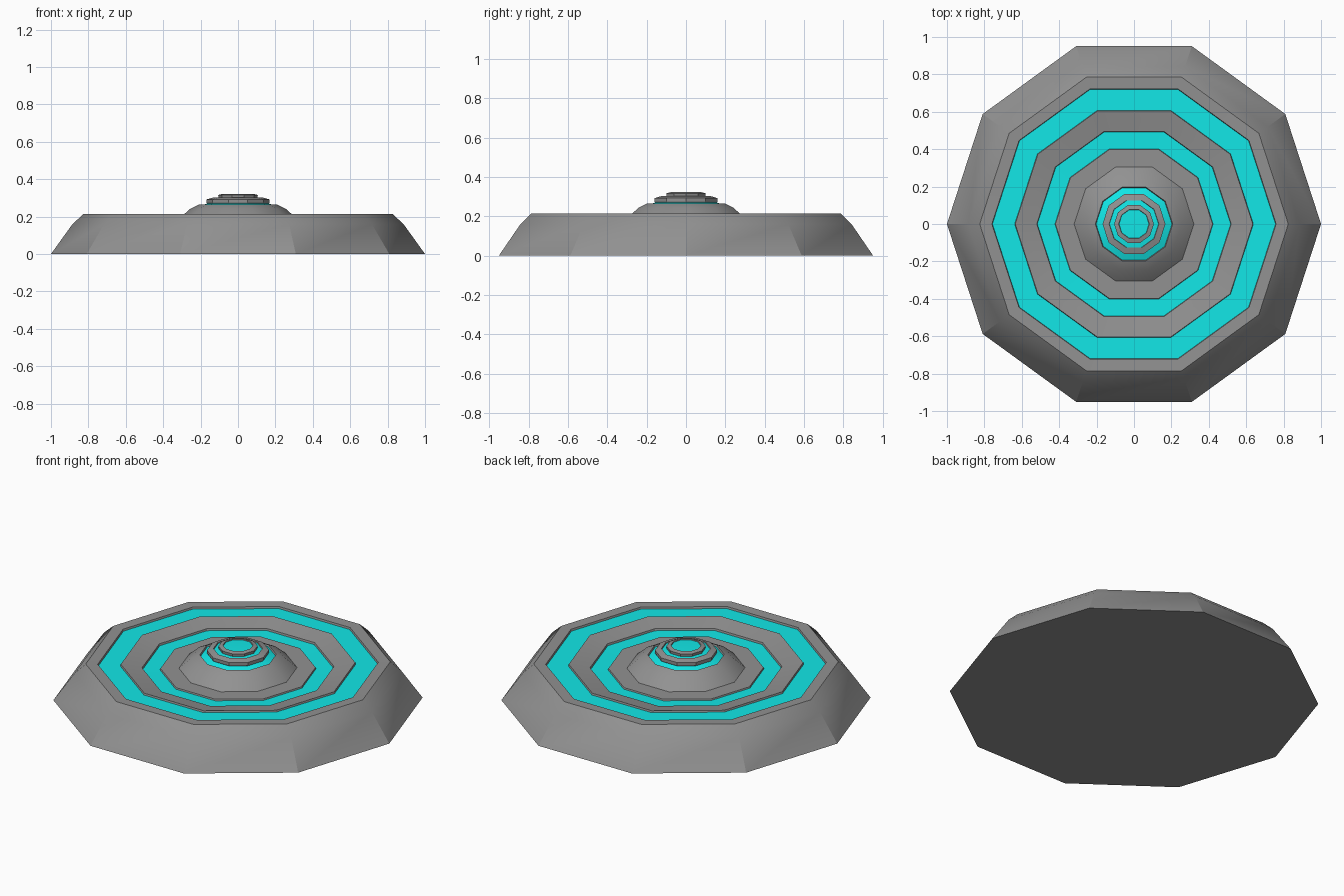
import bpy, bmesh, math

SIDES = 10

if "Cube" in bpy.data.objects:
    bpy.data.objects.remove(bpy.data.objects["Cube"])


def material(name, colour):
    m = bpy.data.materials.new(name)
    m.use_nodes = True
    m.diffuse_color = colour
    m.node_tree.nodes["Principled BSDF"].inputs["Base Color"].default_value = colour
    return m


grey = material("metal grey", (0.285, 0.285, 0.285, 1))
cyan = material("glowing cyan", (0.006, 0.8, 0.8, 1))


def lathe(name, profile, mat, cap_start=False, cap_end=False):
    """Revolve (radius, height) points, listed from outside to inside, into a ten-sided part."""
    bm = bmesh.new()
    rings = []
    for r, z in profile:
        angles = [2 * math.pi * i / SIDES for i in range(SIDES)]
        rings.append([bm.verts.new((r * math.cos(a), r * math.sin(a), z)) for a in angles])
    for low, high in zip(rings, rings[1:]):
        for i in range(SIDES):
            j = (i + 1) % SIDES
            bm.faces.new((low[i], low[j], high[j], high[i]))
    if cap_start:
        bm.faces.new(rings[0][::-1])
    if cap_end:
        bm.faces.new(rings[-1])
    mesh = bpy.data.meshes.new(name)
    bm.to_mesh(mesh)
    bm.free()
    mesh.materials.append(mat)
    obj = bpy.data.objects.new(name, mesh)
    bpy.context.collection.objects.link(obj)
    bpy.ops.object.select_all(action="DESELECT")
    obj.select_set(True)
    bpy.context.view_layer.objects.active = obj
    bpy.ops.object.shade_smooth_by_angle(angle=math.radians(28))
    return obj


# Outer hull with underside, bevelled shoulder, rim and the wall down to the first groove
lathe("outer_hull", [(1.0, 0), (0.885, 0.16), (0.825, 0.215), (0.76, 0.213), (0.757, 0.202)],
      grey, cap_start=True)
lathe("outer_light_ring", [(0.757, 0.202), (0.638, 0.202)], cyan)

# Sloping dish between the two large light rings
lathe("dish_slope", [(0.638, 0.202), (0.635, 0.212), (0.52, 0.19), (0.517, 0.179)], grey)
lathe("inner_light_ring", [(0.517, 0.179), (0.423, 0.177)], cyan)

# Flat shelf and central dome, ending in a lip
lathe("shelf_and_dome", [(0.423, 0.177), (0.42, 0.185), (0.32, 0.185), (0.255, 0.242),
                         (0.207, 0.265), (0.203, 0.256)], grey)
lathe("dome_light_ring", [(0.203, 0.256), (0.165, 0.27)], cyan)

# Stepped turret on the dome
lathe("turret_step", [(0.165, 0.27), (0.168, 0.275), (0.168, 0.292), (0.133, 0.302),
                      (0.131, 0.296)], grey)
lathe("turret_light_ring", [(0.131, 0.296), (0.104, 0.3)], cyan)
lathe("turret_crown", [(0.104, 0.3), (0.106, 0.316), (0.082, 0.322), (0.08, 0.317)], grey)
lathe("turret_light_cap", [(0.08, 0.317), (0.04, 0.318)], cyan, cap_end=True)
